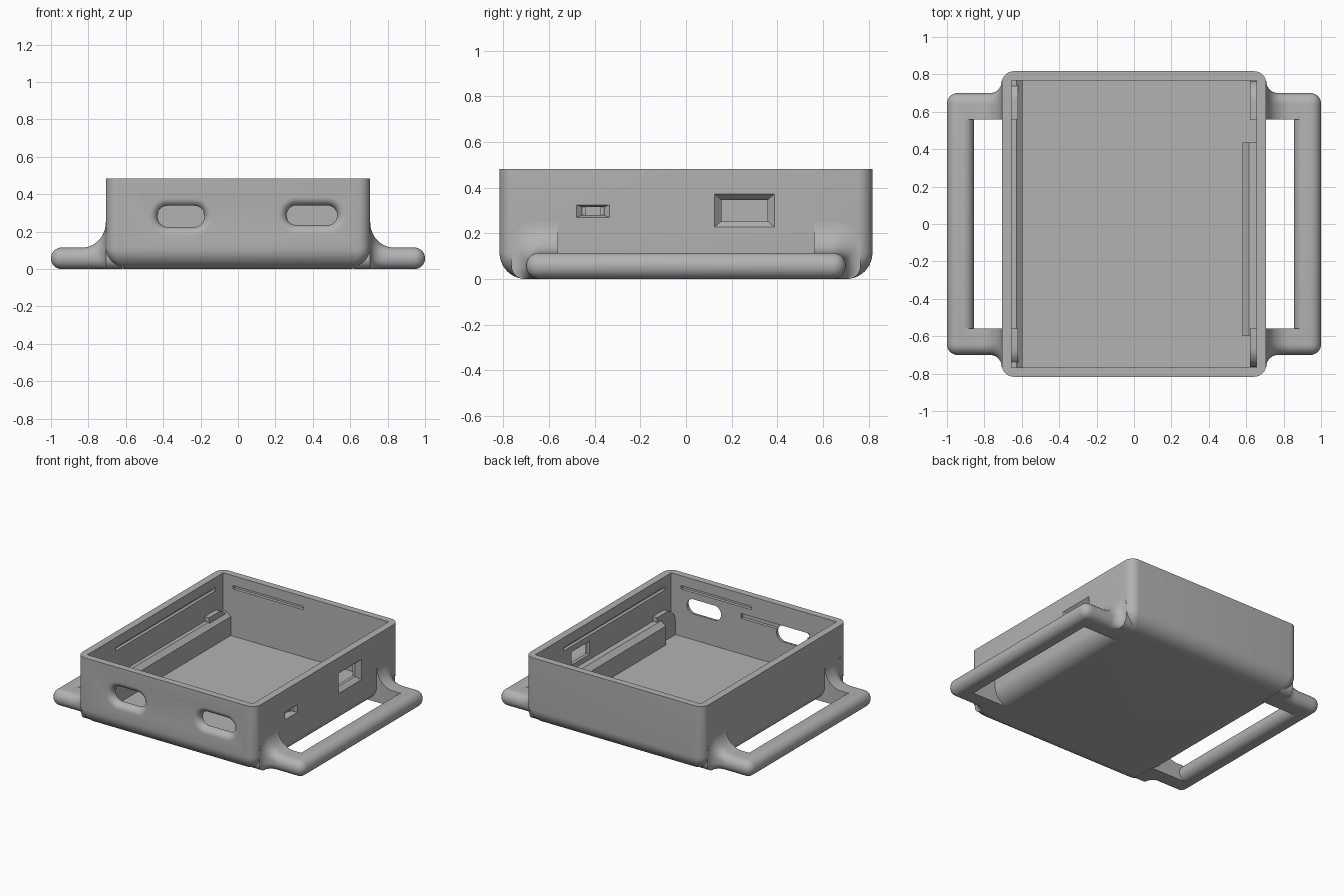
import bpy, bmesh, math
from mathutils import Vector

cube = bpy.data.objects.get("Cube")
if cube:
    bpy.data.objects.remove(cube, do_unlink=True)

grey = bpy.data.materials.new("plain grey")
grey.use_nodes = True
COLOUR = (0.45, 0.45, 0.45, 1)
grey.diffuse_color = COLOUR
grey.node_tree.nodes["Principled BSDF"].inputs["Base Color"].default_value = COLOUR

HX, HY, TOP = 0.707, 0.817, 0.483      # outer half sizes and height of the tray
IX, IY, FLOOR = 0.655, 0.768, 0.05     # inner half sizes and floor level


def finish(name, bm):
    bmesh.ops.recalc_face_normals(bm, faces=bm.faces)
    mesh = bpy.data.meshes.new(name)
    bm.to_mesh(mesh)
    bm.free()
    mesh.materials.append(grey)
    ob = bpy.data.objects.new(name, mesh)
    bpy.context.collection.objects.link(ob)
    return ob


def loft(name, rings):
    """Skin a closed solid through rings of equal point count."""
    bm = bmesh.new()
    loops = [[bm.verts.new(p) for p in ring] for ring in rings]
    n = len(loops[0])
    for a, b in zip(loops, loops[1:]):
        for i in range(n):
            j = (i + 1) % n
            bm.faces.new((a[i], a[j], b[j], b[i]))
    bm.faces.new(loops[0])
    bm.faces.new(loops[-1])
    return finish(name, bm)


def rounded_rect(hx, hy, r, n=8):
    pts = []
    for k, (sx, sy) in enumerate([(1, 1), (-1, 1), (-1, -1), (1, -1)]):
        for i in range(n + 1):
            a = math.pi / 2 * (k + i / n)
            pts.append((sx * (hx - r) + r * math.cos(a), sy * (hy - r) + r * math.sin(a)))
    return pts


def box(name, x0, x1, y0, y1, z0, z1):
    return loft(name, [[(x0, y0, z), (x1, y0, z), (x1, y1, z), (x0, y1, z)] for z in (z0, z1)])


# Tray body with rounded corners and a rounded bottom edge
R = 0.115
rings = []
for i in range(11):
    t = math.pi / 2 * i / 10
    inset, z = R * (1 - math.sin(t)), R * (1 - math.cos(t))
    rad = max(0.065 - inset * 0.4, 0.02)
    rings.append([(x, y, z) for x, y in rounded_rect(HX - inset, HY - inset, rad)])
rings.append([(x, y, TOP) for x, y in rounded_rect(HX, HY, 0.065)])
body = loft("tray_body", rings)

cutters = [box("cavity", -IX, IX, -IY, IY, FLOOR, TOP + 0.1)]


# Oval ports through the front wall, with a rolled outer lip
def oval_port(x0, x1, z0, z1, lip=0.045):
    cx, cz, hx, hz = (x0 + x1) / 2, (z0 + z1) / 2, (x1 - x0) / 2, (z1 - z0) / 2
    steps = [(-0.05, lip)]
    for i in range(9):
        a = math.pi / 2 * i / 8
        steps.append((lip * (1 - math.cos(a)), lip * (1 - math.sin(a))))
    steps.append((0.15, 0))
    return loft("oval_port", [[(cx + x, -HY + d, cz + z) for x, z in
                               rounded_rect(hx + g, hz + g, (hz + g) * 0.99)] for d, g in steps])


cutters += [oval_port(-0.43, -0.18, 0.225, 0.335), oval_port(0.26, 0.53, 0.235, 0.34)]


# Tapered windows in the right wall: (depth, shrink) steps
def window(y0, y1, z0, z1, steps):
    return loft("window", [[(HX - d, y0 + s, z0 + q), (HX - d, y1 - s, z0 + q),
                            (HX - d, y1 - s, z1 - q), (HX - d, y0 + s, z1 - q)]
                           for d, s, q in steps])


cutters += [
    window(0.125, 0.388, 0.227, 0.373, [(-0.05, 0, 0), (0, 0, 0), (0.03, 0.03, 0.026), (0.1, 0.03, 0.026)]),
    window(-0.48, -0.335, 0.27, 0.325, [(-0.05, 0, 0), (0, 0, 0), (0.02, 0.025, 0.01), (0.035, 0.025, 0.01)]),
    window(-0.44, -0.375, 0.28, 0.315, [(-0.02, 0, 0), (0.045, 0, 0)]),
]

# Snap grooves around the inside walls, and the slot beside the front port
G, Z0, Z1 = 0.022, 0.388, 0.412
cutters += [
    box("groove", -IX - G, -IX + G, -0.45, 0.68, Z0, Z1),
    box("groove", IX - G, IX + G, -0.7, 0.45, Z0, Z1),
    box("groove", 0.017, 0.576, -IY - G, -IY + G, Z0, Z1),
    box("groove", -0.576, -0.017, IY - G, IY + G, Z0, Z1),
    box("board_slot", -0.44, 0.10, -IY - G, -IY + G, 0.305, 0.34),
    box("pin_hole", -HX - 0.1, -HX + 0.03, -0.738, -0.722, 0.242, 0.258),
]

for c in cutters:
    c.hide_render = True
    mod = body.modifiers.new("cut", "BOOLEAN")
    mod.operation, mod.solver, mod.object = "DIFFERENCE", "EXACT", c
cut = bpy.data.meshes.new_from_object(body.evaluated_get(bpy.context.evaluated_depsgraph_get()))
body.modifiers.clear()
body.data = cut
for c in cutters:
    bpy.data.objects.remove(c, do_unlink=True)


# Chamfered support ledges along the inner side walls
def ledge(name, s, y0, y1, mid, edge):
    prof = [(0.67, 0.04), (0.67, 0.215), (mid, 0.215), (edge, 0.185), (edge, 0.04)]
    return loft(name, [[(s * x, y, z) for x, z in prof] for y in (y0, y1)])


parts = [body,
         ledge("left_ledge", -1, -IY - 0.005, IY + 0.005, 0.628, 0.595),
         ledge("right_ledge", 1, -0.6, 0.435, 0.615, 0.58)]

# Strap handles: a round-edged bar on two arms that flare into the side walls
H, W, INNER, B = 0.115, 0.70, 0.56, 0.0565


def arm_section(x):
    def flare(reach, rise):
        u = min(max((HX + reach - x) / reach, 0), 1)
        return rise * (1 - math.sqrt(1 - u * u))
    h, w = H + flare(0.128, 0.135), W + flare(0.063, 0.065)
    rt = B + (h - H) * 0.35
    pts = [(INNER, 0), (INNER, h)]
    for i in range(9):
        a = math.pi / 2 * (1 - i / 8)
        pts.append((w - rt + rt * math.cos(a), h - rt + rt * math.sin(a)))
    for i in range(9):
        a = -math.pi / 2 * i / 8
        pts.append((w - B + B * math.cos(a), B + B * math.sin(a)))
    return pts


stations = [0.62] + [HX + 0.128 * (1 - math.cos(math.pi / 2 * i / 14)) for i in range(15)] + [0.925]
for side, s in (("left", 1), ("right", -1)):
    bar = box(side + "_handle_bar", *sorted((s * 0.856, s)), -W, W, 0, H)
    bm = bmesh.new()
    bm.from_mesh(bar.data)
    bmesh.ops.bevel(bm, geom=bm.edges[:], offset=B, segments=8, profile=0.5, affect="EDGES")
    bm.to_mesh(bar.data)
    bm.free()
    parts.append(bar)
    for end, t in (("back", 1), ("front", -1)):
        parts.append(loft(f"{side}_{end}_handle_arm",
                          [[(s * x, t * y, z) for y, z in arm_section(x)] for x in stations]))

# Smooth shading with sharp edges kept
bpy.ops.object.select_all(action="DESELECT")
for p in parts:
    p.select_set(True)
bpy.context.view_layer.objects.active = body
bpy.ops.object.shade_smooth_by_angle(angle=math.radians(30))
